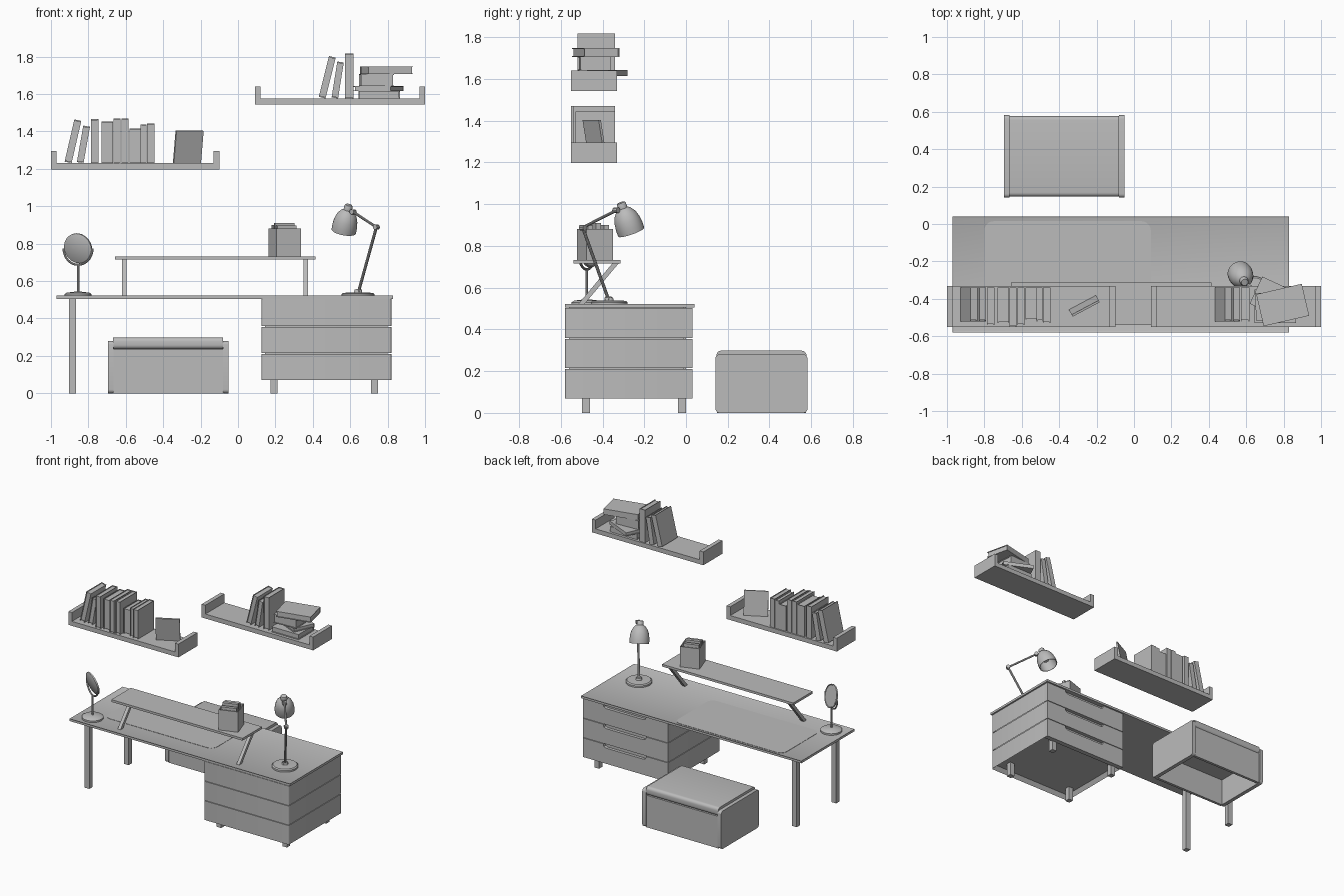
import bpy, bmesh, math
from mathutils import Matrix, Vector

cube = bpy.data.objects.get("Cube")
if cube:
    bpy.data.objects.remove(cube)

grey = bpy.data.materials.new("plain_grey")
grey.use_nodes = True
grey.diffuse_color = (0.5, 0.5, 0.5, 1)
grey.node_tree.nodes["Principled BSDF"].inputs["Base Color"].default_value = grey.diffuse_color

def finish(name, bm, matrix=Matrix()):
    bm.transform(matrix)
    bmesh.ops.recalc_face_normals(bm, faces=bm.faces)
    me = bpy.data.meshes.new(name)
    bm.to_mesh(me)
    bm.free()
    me.materials.clear()
    me.materials.append(grey)
    me.shade_smooth()
    me.set_sharp_from_angle(angle=math.radians(35))
    bpy.context.collection.objects.link(bpy.data.objects.new(name, me))

def add_box(bm, x, y, z):
    size = Vector((x[1] - x[0], y[1] - y[0], z[1] - z[0]))
    mid = Vector((sum(x), sum(y), sum(z))) / 2
    bmesh.ops.create_cube(bm, size=1, matrix=Matrix.Translation(mid) @ Matrix.Diagonal((*size, 1)))

def round_edges(bm, axis, radius):
    edges = [e for e in bm.edges
             if abs((e.verts[0].co - e.verts[1].co).normalized()[axis]) > 0.9]
    bmesh.ops.bevel(bm, geom=edges, offset=radius, segments=5, profile=0.5, affect='EDGES')

def sink(bm, direction, margin, depth):
    """Inset the face furthest along z in one direction and push it inwards."""
    face = max(bm.faces, key=lambda f: f.calc_center_median().z * direction)
    bmesh.ops.inset_region(bm, faces=[face], thickness=margin)
    bmesh.ops.translate(bm, verts=face.verts, vec=(0, 0, -depth * direction))

def box(name, x, y, z, matrix=Matrix(), axis=None, radius=0.0):
    bm = bmesh.new()
    add_box(bm, x, y, z)
    if axis is not None:
        round_edges(bm, axis, radius)
    finish(name, bm, matrix)

def lathe(name, profile, matrix):
    bm = bmesh.new()
    pts = [bm.verts.new((r, 0, h)) for r, h in profile]
    edges = [bm.edges.new(p) for p in zip(pts, pts[1:])]
    bmesh.ops.spin(bm, geom=pts + edges, axis=(0, 0, 1), cent=(0, 0, 0),
                   angle=math.tau, steps=32, use_merge=True)
    bmesh.ops.remove_doubles(bm, verts=bm.verts, dist=1e-5)
    finish(name, bm, matrix)

def tube(name, points, radius):
    cu = bpy.data.curves.new(name, 'CURVE')
    cu.dimensions = '3D'
    cu.bevel_depth, cu.bevel_resolution, cu.use_fill_caps = radius, 3, True
    sp = cu.splines.new('POLY')
    sp.points.add(len(points) - 1)
    for p, co in zip(sp.points, points):
        p.co = (*co, 1)
    path = bpy.data.objects.new(name + "_path", cu)
    bpy.context.collection.objects.link(path)
    bm = bmesh.new()
    bm.from_mesh(path.evaluated_get(bpy.context.evaluated_depsgraph_get()).to_mesh())
    bpy.data.objects.remove(path)
    finish(name, bm)

def prism(name, outline, y0, y1):
    """Outline in x and z, extruded along y."""
    bm = bmesh.new()
    face = bm.faces.new([bm.verts.new((x, y0, z)) for x, z in outline])
    out = bmesh.ops.extrude_face_region(bm, geom=[face], use_keep_orig=True)["geom"]
    bmesh.ops.translate(bm, verts=[v for v in out if isinstance(v, bmesh.types.BMVert)],
                        vec=(0, y1 - y0, 0))
    finish(name, bm)

def move(x, y, z):
    return Matrix.Translation((x, y, z))

def turn(degrees, axis):
    return Matrix.Rotation(math.radians(degrees), 4, axis)

# Desktop with a shallow sunken field, and a writing mat
bm = bmesh.new()
add_box(bm, (-0.97, 0.83), (-0.58, 0.04), (0.505, 0.522))
sink(bm, 1, 0.014, 0.005)
finish("desktop", bm)
box("desk_mat", (-0.8, 0.09), (-0.42, 0.015), (0.516, 0.519), axis=2, radius=0.05)

# Desk legs, and cabinet feet that run up inside the drawers
for side, y in (("front", -0.48), ("back", -0.02)):
    for part, x, h in (("desk_leg", -0.885, 0.506), ("inner_foot", 0.193, 0.3),
                       ("outer_foot", 0.73, 0.3)):
        box(f"{part}_{side}", (x - 0.019, x + 0.019), (y - 0.019, y + 0.019), (0, h))

# Drawer cabinet: three tiers, each with a finger notch on the user's side
box("cabinet_core", (0.145, 0.80), (-0.56, -0.01), (0.11, 0.506))
for i, (z0, z1) in enumerate(((0.07, 0.211), (0.215, 0.355), (0.359, 0.503))):
    bm = bmesh.new()
    add_box(bm, (0.126, 0.82), (-0.58, 0.008), (z0, z1))
    round_edges(bm, 2, 0.012)
    sink(bm, -1, 0.02, 0.03)
    finish(f"drawer_case_{i}", bm)
    n = z1 - 0.026
    prism(f"drawer_front_{i}",
          [(0.126, z0), (0.82, z0), (0.82, z1), (0.655, z1), (0.65, n + 0.008), (0.635, n),
           (0.325, n), (0.31, n + 0.008), (0.305, z1), (0.126, z1)], -0.006, 0.03)

# Raised monitor shelf on slanted legs
box("riser_top", (-0.657, 0.415), (-0.54, -0.313), (0.715, 0.732))
slant = Matrix()
slant[1][2] = 0.84
for name, x in (("left", 0.363), ("right", -0.608)):
    box(f"riser_leg_{name}", (-0.012, 0.012), (-0.015, 0.015), (0, 0.203),
        move(x, -0.505, 0.517) @ slant)

# Paper holder, turned a little, with notebooks standing in it
spot = move(0.25, -0.435, 0.732) @ turn(18.5, 'Z')
w, t = 0.068, 0.005
box("holder_base", (-w, w), (-w, w), (0, t), spot)
for side, wall in (("near", (-w, t - w)), ("far", (w - t, w))):
    box(f"holder_side_{side}", wall, (-w, w), (0, 0.15), spot)
    box(f"holder_face_{side}", (-w, w), wall, (0, 0.15), spot)
for i, (y, h) in enumerate(((-0.04, 0.165), (0.0, 0.178), (0.04, 0.168))):
    box(f"holder_notebook_{i}", (-0.058, 0.05), (y - 0.012, y + 0.012), (t, h), spot)

# Table mirror in a round fork
centre = Vector((-0.855, -0.475, 0.775))
lathe("mirror_base", [(0, 0), (0.073, 0), (0.073, 0.012), (0.06, 0.02), (0.012, 0.026), (0, 0.026)],
      move(centre.x, centre.y, 0.518))
tube("mirror_stem", [centre - Vector((0, 0, d)) for d in (0.245, 0.085)], 0.007)
across, down = Vector((0.88, -0.47, 0)) * 0.088, Vector((0, 0, -0.088))
tube("mirror_fork", [centre + across * math.cos(a) + down * math.sin(a)
                     for a in (math.pi * k / 20 for k in range(21))], 0.006)
lathe("mirror_disc", [(0, -0.008), (0.076, -0.008), (0.082, -0.004), (0.082, 0.006), (0.077, 0.008),
                      (0.074, 0.004), (0, 0.004)],
      move(*centre) @ turn(-28, 'Z') @ turn(-75, 'X'))

# Desk lamp
lathe("lamp_base", [(0, 0), (0.088, 0), (0.088, 0.012), (0.08, 0.019), (0.022, 0.021),
                    (0.018, 0.036), (0, 0.036)], move(0.642, -0.368, 0.518))
foot, elbow, wrist = (Vector(p) for p in ((0.645, -0.372, 0.545), (0.74, -0.495, 0.888),
                                          (0.615, -0.335, 0.97)))
tube("lamp_lower_arm", [foot, elbow], 0.008)
tube("lamp_upper_arm", [elbow, wrist], 0.007)
pin = Vector((0.62, 0.78, 0)) * 0.013
for name, p in (("foot", foot), ("elbow", elbow), ("wrist", wrist)):
    tube(f"lamp_{name}_joint", [p - pin, p + pin], 0.014)
cap, mouth = Vector((0.592, -0.312, 1.007)), Vector((0.565, -0.262, 0.865))
head = move(*cap) @ (cap - mouth).to_track_quat('Z', 'Y').to_matrix().to_4x4()
lathe("lamp_shade", [(0, 0), (0.018, 0), (0.022, -0.006), (0.023, -0.028), (0.036, -0.037),
                     (0.053, -0.06), (0.063, -0.09), (0.067, -0.125), (0.066, -0.152),
                     (0.062, -0.152), (0.058, -0.09), (0.03, -0.045), (0, -0.04)], head)
lathe("lamp_bulb", [(0, -0.03), (0.02, -0.045), (0.032, -0.08), (0.02, -0.108), (0, -0.115)], head)

# Wall shelves with raised ends
for name, x0, x1, z in (("low", -1.0, -0.1, 1.197), ("high", 0.09, 1.0, 1.543)):
    a, b, mid, top = x0 + 0.03, x1 - 0.03, z + 0.033, z + 0.098
    prism(f"wall_shelf_{name}", [(x0, z), (x1, z), (x1, top), (b, top), (b, mid), (a, mid),
                                 (a, top), (x0, top)], -0.552, -0.331)

def book(name, thick, high, deep, matrix):
    """Two boards and a spine around a page block, standing on its lower edge."""
    bm = bmesh.new()
    c, y = 0.004, deep / 2
    add_box(bm, (-thick, -thick + c), (-y, y), (0, high))
    add_box(bm, (-c, 0), (-y, y), (0, high))
    add_box(bm, (-thick + c, -c), (y - c, y), (0, high))
    add_box(bm, (-thick + c, -c), (-y + 0.006, y - c), (0.005, high - 0.005))
    finish(name, bm, matrix)

# Standing books: right edge, thickness, height, depth, lean
low = [(-0.89, 0.038, 0.232, 0.18, 13), (-0.826, 0.036, 0.198, 0.18, 10), (-0.747, 0.04, 0.236, 0.2, 0),
       (-0.667, 0.062, 0.224, 0.19, 0), (-0.629, 0.037, 0.24, 0.21, 0), (-0.586, 0.037, 0.24, 0.2, 0),
       (-0.521, 0.058, 0.186, 0.17, 0), (-0.488, 0.032, 0.208, 0.18, 0), (-0.447, 0.04, 0.213, 0.19, 0)]
high = [(0.468, 0.037, 0.225, 0.18, 14), (0.535, 0.035, 0.195, 0.18, 9), (0.617, 0.045, 0.241, 0.18, 0)]
for shelf, rows, z in (("low", low, 1.23), ("high", high, 1.576)):
    for i, (x, t, h, d, lean) in enumerate(rows):
        book(f"{shelf}_book_{i}", t, h, d, move(x, -0.34 - d / 2, z) @ turn(lean, 'Y'))

# Lying books: centre, thickness, length, width, turn
z = 1.576
lying = [(0.755, -0.44, 0.039, 0.22, 0.18, 0), (0.752, -0.4, 0.027, 0.22, 0.16, -25),
         (0.74, -0.44, 0.064, 0.18, 0.15, 3), (0.795, -0.433, 0.042, 0.25, 0.175, 13)]
for i, (x, y, t, h, d, a) in enumerate(lying):
    book(f"stacked_book_{i}", t, h, d, move(x, y, z) @ turn(a, 'Z') @ move(-h / 2, 0, 0) @ turn(90, 'Y'))
    z += t

# Picture frame, leaning
box("picture_frame", (-0.082, 0.082), (-0.006, 0.006), (0, 0.175),
    move(-0.273, -0.425, 1.231) @ turn(28, 'Z') @ turn(10, 'X'))

# Upholstered bench: rounded end panels, walls, seat board and cushion
for name, x in (("left", (-0.079, -0.05)), ("right", (-0.695, -0.666))):
    box(f"bench_end_{name}", x, (0.141, 0.582), (0, 0.28), axis=0, radius=0.02)
for name, y in (("front", (0.148, 0.168)), ("back", (0.555, 0.575))):
    box(f"bench_wall_{name}", (-0.67, -0.075), y, (0, 0.236))
box("bench_seat_board", (-0.67, -0.075), (0.15, 0.573), (0.2, 0.236))
box("bench_cushion", (-0.668, -0.079), (0.146, 0.577), (0.236, 0.298), axis=0, radius=0.022)
